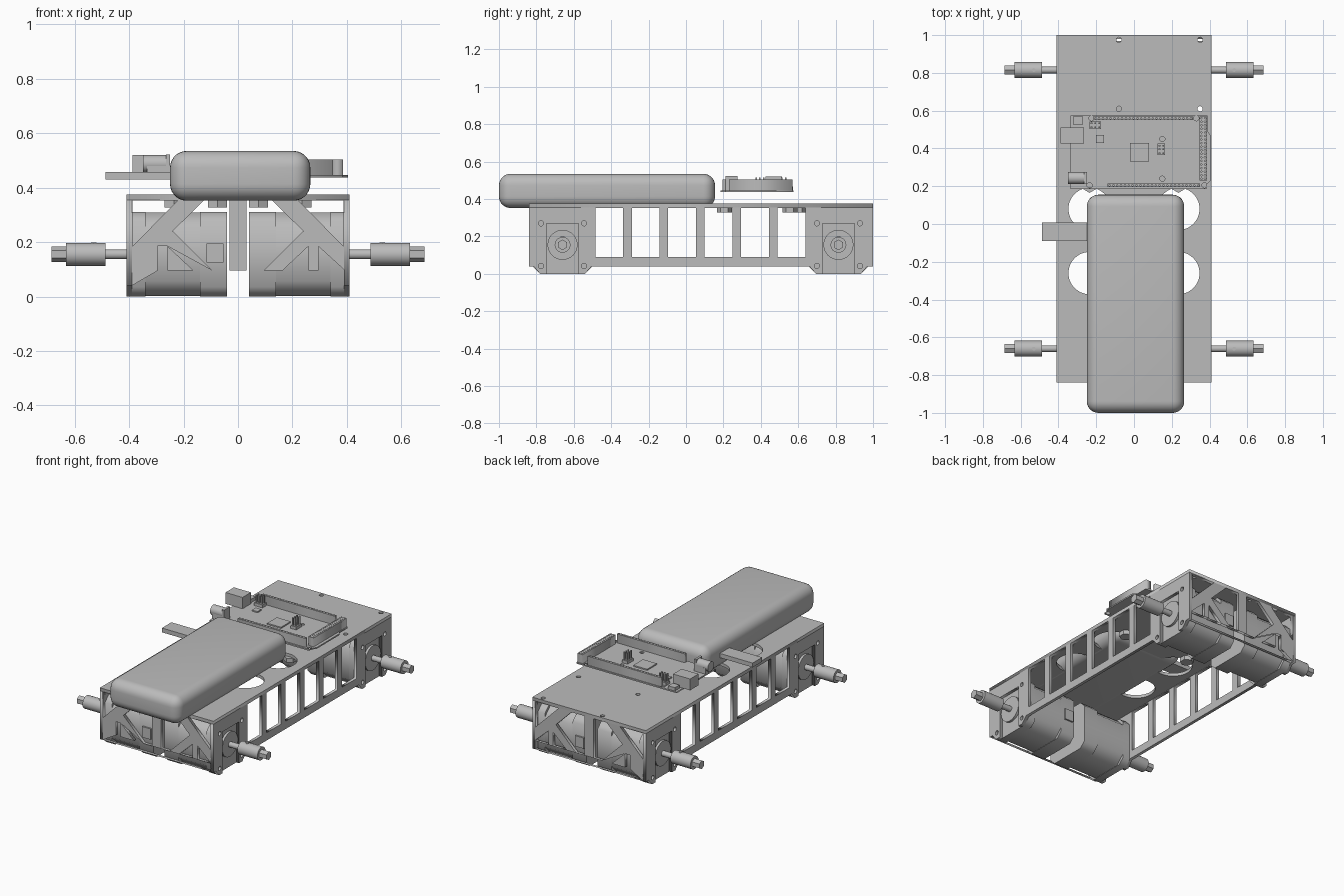
import bpy, bmesh, math
from mathutils import Vector, Matrix

cube = bpy.data.objects.get("Cube")
if cube:
    bpy.data.objects.remove(cube, do_unlink=True)

grey = bpy.data.materials.new("plain_grey")
grey.use_nodes = True
grey.diffuse_color = (0.5, 0.5, 0.5, 1)
grey.node_tree.nodes["Principled BSDF"].inputs["Base Color"].default_value = (0.5, 0.5, 0.5, 1)


def add(name, mesh, smooth=False):
    ob = bpy.data.objects.new(name, mesh)
    bpy.context.collection.objects.link(ob)
    mesh.materials.clear()
    mesh.materials.append(grey)
    if smooth:
        bpy.ops.object.select_all(action='DESELECT')
        ob.select_set(True)
        bpy.context.view_layer.objects.active = ob
        bpy.ops.object.shade_smooth_by_angle(angle=math.radians(35))
    return ob


def box(name, x, y, z, bevel=0, segments=1):
    """Box from (min, max) ranges, optionally with rounded edges."""
    bm = bmesh.new()
    bmesh.ops.create_cube(bm, size=1)
    for v in bm.verts:
        v.co = Vector([(r[0] + r[1]) / 2 + c * (r[1] - r[0]) for c, r in zip(v.co, (x, y, z))])
    if bevel:
        bmesh.ops.bevel(bm, geom=bm.edges[:], offset=bevel, segments=segments, profile=0.5, affect='EDGES')
    me = bpy.data.meshes.new(name)
    bm.to_mesh(me)
    bm.free()
    return add(name, me, segments > 1)


def rod(name, start, end, radius, sides=32):
    """Cylinder between two points."""
    a, b = Vector(start), Vector(end)
    bm = bmesh.new()
    rot = (b - a).to_track_quat('Z', 'Y').to_matrix().to_4x4()
    bmesh.ops.create_cone(bm, cap_ends=True, segments=sides, radius1=radius, radius2=radius,
                          depth=(b - a).length, matrix=Matrix.Translation((a + b) / 2) @ rot)
    me = bpy.data.meshes.new(name)
    bm.to_mesh(me)
    bm.free()
    return add(name, me, sides > 8)


def circle(x, y, r, n=32):
    return [(x + r * math.cos(i * math.tau / n), y + r * math.sin(i * math.tau / n)) for i in range(n)]


def rect(x, y):
    return [(x[0], y[0]), (x[1], y[0]), (x[1], y[1]), (x[0], y[1])]


def plate(name, loops, axis, lo, hi):
    """Flat sheet from an outline plus hole loops, standing across the given axis."""
    cu = bpy.data.curves.new(name, 'CURVE')
    cu.dimensions = '2D'
    cu.fill_mode = 'BOTH'
    cu.extrude = (hi - lo) / 2
    for pts in loops:
        sp = cu.splines.new('POLY')
        sp.points.add(len(pts) - 1)
        for p, co in zip(sp.points, pts):
            p.co = (co[0], co[1], 0, 1)
        sp.use_cyclic_u = True
    tmp = bpy.data.objects.new(name, cu)
    bpy.context.collection.objects.link(tmp)
    me = bpy.data.meshes.new_from_object(tmp.evaluated_get(bpy.context.evaluated_depsgraph_get()))
    bpy.data.objects.remove(tmp)
    mid = (lo + hi) / 2
    for v in me.vertices:
        a, b, c = v.co
        v.co = {'X': (c + mid, a, b), 'Y': (a, c + mid, b), 'Z': (a, b, c + mid)}[axis]
    bm = bmesh.new()
    bm.from_mesh(me)
    bmesh.ops.remove_doubles(bm, verts=bm.verts[:], dist=1e-5)
    bmesh.ops.recalc_face_normals(bm, faces=bm.faces[:])
    bm.to_mesh(me)
    bm.free()
    return add(name, me)


W, FRONT, BACK, T = 0.41, -0.84, 1.0, 0.02
AXLES, AZ = (-0.66, 0.815), 0.155

# Top deck with large round openings and screw holes
holes = [circle(s * 0.235, y, 0.112, 48) for s in (-1, 1) for y in (0.08, -0.26)]
holes += [circle(x, y, 0.014, 12) for x in (-0.08, 0.35) for y in (0.61, 0.975)]
plate("top_deck", [rect((-W, W), (FRONT, BACK))] + holes, 'Z', 0.355, 0.375)

# Side walls: windows, motor slots open at the bottom, and lower tabs
wall = [(FRONT, 0.355), (FRONT, 0.04)]
for y in AXLES:
    wall += [(y - 0.155, 0.04), (y - 0.12, 0), (y - 0.085, 0), (y - 0.085, 0.27),
             (y + 0.085, 0.27), (y + 0.085, 0), (y + 0.12, 0), (y + 0.155, 0.04)]
wall += [(BACK, 0.04), (BACK, 0.355)]
windows = [rect((-0.485 + i * 0.195, -0.337 + i * 0.195), (0.09, 0.352)) for i in range(6)]
screws = [circle(y + dy, z, 0.014, 12) for y in AXLES for dy in (-0.115, 0.115) for z in (0.042, 0.27)]
for side, s in (("left", 1), ("right", -1)):
    lo, hi = sorted((s * W, s * (W - T)))
    plate(side + "_wall", [wall] + windows + screws, 'X', lo, hi)

# Truss end walls
truss = [[(0.394, 0.095), (0.295, 0.095), (0.295, 0.185)],
         [(0.259, 0.095), (0.163, 0.095), (0.259, 0.185)],
         [(0.388, 0.185), (0.222, 0.352), (0.388, 0.352)],
         [(0.24, 0.24), (0.094, 0.095), (0.032, 0.095), (0.032, 0.352), (0.127, 0.352)]]
cuts = [[(s * x, z) for x, z in loop] for s in (-1, 1) for loop in truss]
for name, y in (("front_truss", FRONT), ("back_truss", BACK - T)):
    plate(name, [rect((-W + T, W - T), (0.04, 0.355))] + cuts, 'Y', y, y + T)


def octagon(cy, cz, h, c):
    return [(cy + a, cz + b) for a, b in ((-h, c - h), (c - h, -h), (h - c, -h), (h, c - h),
                                         (h, h - c), (h - c, h), (c - h, h), (-h, h - c))]


# Four motors with shafts, couplings and hex hubs
for end, y in zip(("front", "back"), AXLES):
    for side, s in (("left", 1), ("right", -1)):
        n = f"{end}_{side}_"
        for part, a, b, h, c in (("motor_face", 0.34, 0.39, 0.155, 0.035),
                                 ("motor_body", 0.14, 0.34, 0.153, 0.055),
                                 ("motor_rear", 0.04, 0.14, 0.155, 0.035)):
            lo, hi = sorted((s * a, s * b))
            plate(n + part, [octagon(y, AZ, h, c)], 'X', lo, hi)
        for part, a, b, r, k in (("motor_boss", 0.38, 0.405, 0.08, 40), ("shaft", 0.39, 0.5, 0.018, 20),
                                 ("coupling", 0.487, 0.632, 0.042, 32), ("hex_hub", 0.63, 0.685, 0.028, 6)):
            rod(n + part, (s * a, y, AZ), (s * b, y, AZ), r, k)
        rod(n + "set_screw", (s * 0.53, y, AZ + 0.03), (s * 0.53, y, AZ + 0.044), 0.01, 12)
        lo, hi = sorted((s * 0.053, s * 0.115))
        box(n + "connector", (lo, hi), (y - s * 0.15 * -1 - 0.015, y + s * 0.15 + 0.015), (0.125, 0.195))

# Nuts under the deck
for i, (x, y) in enumerate([(-0.235, 0.205), (0.235, 0.205), (-0.075, 0.6), (0.075, 0.555)]):
    rod(f"deck_nut_{i}", (x, y, 0.328), (x, y, 0.356), 0.04, 6)

# Battery pack and its plug
box("battery_pack", (-0.25, 0.266), (-1.0, 0.155), (0.352, 0.535), 0.062, 7)
box("battery_plug", (-0.487, -0.24), (-0.09, 0.008), (0.43, 0.458))

# Controller board
outline = [(-0.335, 0.185), (0.385, 0.185), (0.385, 0.21), (0.405, 0.23), (0.405, 0.47),
           (0.39, 0.49), (0.39, 0.575), (-0.335, 0.575)]
mounts = [(-0.235, 0.205), (0.373, 0.205), (-0.225, 0.56), (0.33, 0.56), (0.15, 0.45), (0.15, 0.24)]
plate("circuit_board", [outline] + [circle(x, y, 0.014, 12) for x, y in mounts], 'Z', 0.437, 0.446)


def header(name, x, y, columns, rows):
    """Socket strip with a grid of pin holes in its top."""
    dx, dy = (x[1] - x[0]) / columns, (y[1] - y[0]) / rows
    pins = [circle(x[0] + (i + 0.5) * dx, y[0] + (j + 0.5) * dy, 0.005, 4)
            for i in range(columns) for j in range(rows)]
    plate(name, [rect(x, y)] + pins, 'Z', 0.446, 0.504)


header("back_header", (-0.215, 0.312), (0.551, 0.569), 26, 1)
header("front_header", (-0.14, 0.35), (0.196, 0.214), 24, 1)
header("side_header", (0.347, 0.386), (0.23, 0.57), 2, 18)
box("usb_socket", (-0.388, -0.265), (0.425, 0.512), (0.446, 0.52))
box("power_jack_base", (-0.335, -0.25), (0.212, 0.275), (0.446, 0.485))
rod("power_jack_barrel", (-0.35, 0.243, 0.488), (-0.265, 0.243, 0.488), 0.032, 24)
box("power_jack_rear", (-0.265, -0.25), (0.212, 0.275), (0.446, 0.522))
box("reset_button", (-0.32, -0.272), (0.525, 0.572), (0.446, 0.468))
box("main_chip", (-0.02, 0.08), (0.33, 0.43), (0.446, 0.454))
box("small_chip", (-0.2, -0.16), (0.43, 0.47), (0.446, 0.454))

# Pin headers: two small blocks of upright pins
for name, cx, cy, nx, ny in (("corner_pins", -0.205, 0.523, 3, 2), ("centre_pins", 0.145, 0.395, 2, 3)):
    box(name + "_base", (cx - nx * 0.01, cx + nx * 0.01), (cy - ny * 0.01, cy + ny * 0.01), (0.446, 0.465))
    for i in range(nx):
        for j in range(ny):
            x, y = cx + (i - (nx - 1) / 2) * 0.02, cy + (j - (ny - 1) / 2) * 0.02
            box(f"{name}_{i}{j}", (x - 0.004, x + 0.004), (y - 0.004, y + 0.004), (0.446, 0.515))
